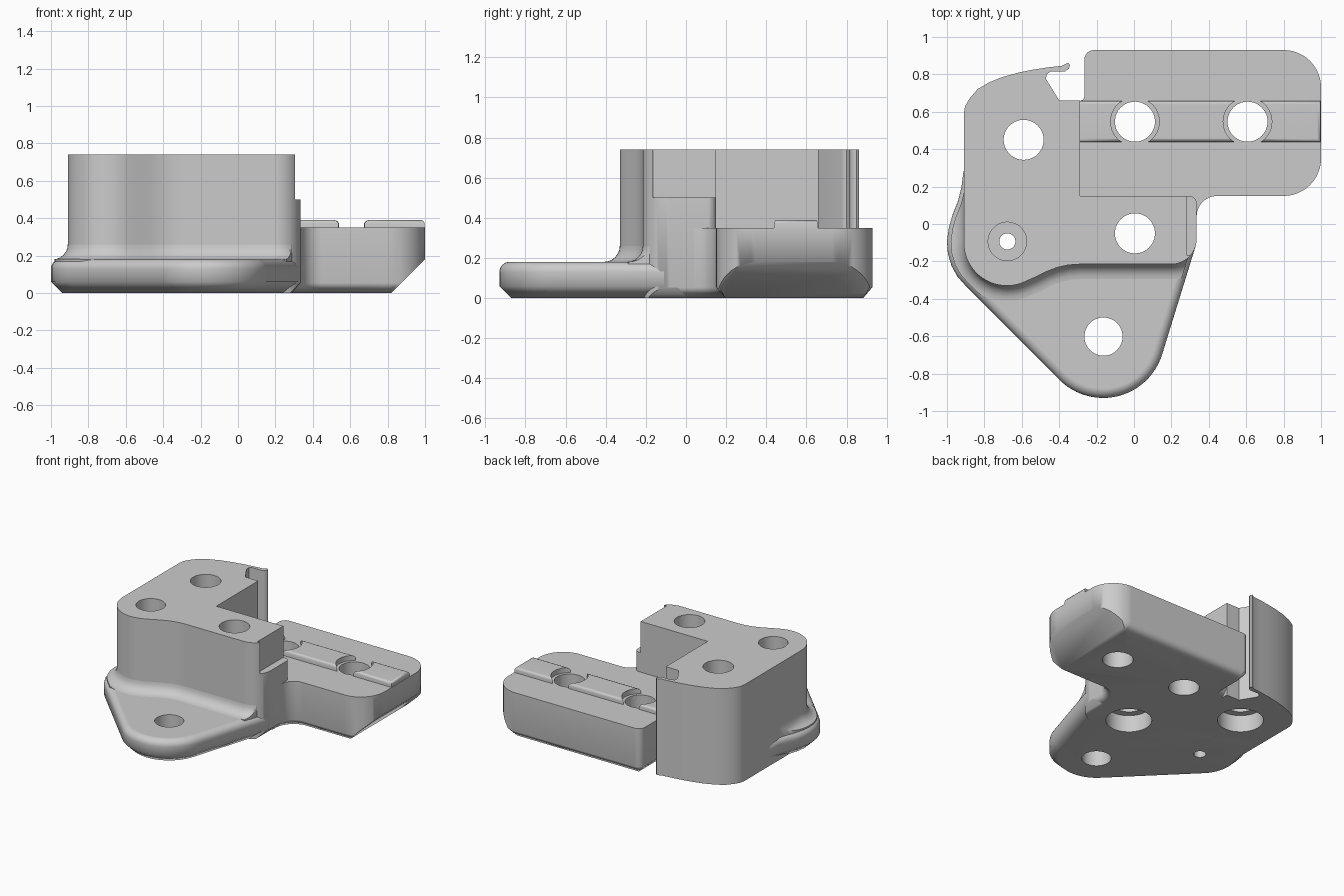
import bpy, bmesh, math
from mathutils import Vector

if "Cube" in bpy.data.objects:
    bpy.data.objects.remove(bpy.data.objects["Cube"], do_unlink=True)

grey = bpy.data.materials.new("light_grey")
grey.use_nodes = True
COLOUR = (0.6, 0.6, 0.6, 1)
grey.diffuse_color = COLOUR
grey.node_tree.nodes["Principled BSDF"].inputs["Base Color"].default_value = COLOUR


def arc(cx, cy, r, a0, a1, n=12):
    angles = [math.radians(a0 + (a1 - a0) * i / n) for i in range(n + 1)]
    return [(cx + r * math.cos(a), cy + r * math.sin(a)) for a in angles]


def inset(points, d):
    """Move a counter-clockwise outline inwards by d with mitred corners."""
    pts = [Vector(p) for p in points]
    out = []
    for i, p in enumerate(pts):
        e1 = (p - pts[i - 1]).normalized()
        e2 = (pts[(i + 1) % len(pts)] - p).normalized()
        n1, n2 = Vector((-e1.y, e1.x)), Vector((-e2.y, e2.x))
        out.append(p + (n1 + n2) * d / max(0.3, 1 + n1.dot(n2)))
    return out


def loft(name, outline, layers):
    """Stack inset copies of an outline, given as (height, inset) layers."""
    bm = bmesh.new()
    rings = [[bm.verts.new((p[0], p[1], z)) for p in inset(outline, d)] for z, d in layers]
    for low, high in zip(rings, rings[1:]):
        for i in range(len(low)):
            j = (i + 1) % len(low)
            bm.faces.new((low[i], low[j], high[j], high[i]))
    bm.faces.new(rings[0][::-1])
    bm.faces.new(rings[-1])
    mesh = bpy.data.meshes.new(name)
    bm.to_mesh(mesh)
    bm.free()
    mesh.materials.append(grey)
    obj = bpy.data.objects.new(name, mesh)
    bpy.context.collection.objects.link(obj)
    return obj


def combine(target, other, operation='DIFFERENCE'):
    bpy.context.view_layer.update()
    mod = target.modifiers.new(operation, 'BOOLEAN')
    mod.operation, mod.object, mod.solver = operation, other, 'MANIFOLD'
    bpy.context.view_layer.objects.active = target
    bpy.ops.object.modifier_apply(modifier=mod.name)
    bpy.data.objects.remove(other, do_unlink=True)


def drill(target, x, y, r, low, high):
    combine(target, loft("drill", arc(x, y, r, 0, 352.5, 47), [(low, 0), (high, 0)]))


def slope_cut(target, x):
    """Cut away the underside at 45 degrees, outwards from x on the ground."""
    wedge = loft("wedge", [(0, 0), (1, 0), (1, 2), (0, 2)], [(-1, 0), (0, 0)])
    wedge.rotation_euler = (0, math.radians(-45), 0)
    wedge.location = (x, -0.5, 0)
    combine(target, wedge)


def smooth(obj):
    bpy.ops.object.select_all(action='DESELECT')
    obj.select_set(True)
    bpy.context.view_layer.objects.active = obj
    bpy.ops.object.shade_smooth_by_angle(angle=math.radians(50))
    mod = obj.modifiers.new("even_shading", 'WEIGHTED_NORMAL')
    mod.keep_sharp = True


# Tall block: L-shaped plan with a small hook at the back
front_edge = (arc(-0.68, -0.10, 0.23, 180, 292, 16)
              + [(-0.53, -0.285), (-0.47, -0.255), (-0.41, -0.232), (-0.35, -0.219), (-0.29, -0.215)]
              + arc(0.2, -0.08, 0.135, -90, 0))
hook = [(-0.40, 0.66), (-0.47, 0.775), (-0.468, 0.80), (-0.445, 0.815), (-0.37, 0.815),
        (-0.348, 0.83), (-0.342, 0.85), (-0.352, 0.862), (-0.385, 0.846), (-0.455, 0.838),
        (-0.535, 0.826), (-0.615, 0.81), (-0.70, 0.787), (-0.775, 0.757), (-0.835, 0.722),
        (-0.88, 0.67), (-0.903, 0.63), (-0.91, 0.59)]
block_plan = front_edge + arc(0.295, 0.11, 0.04, 0, 90, 6) + [(-0.29, 0.15), (-0.29, 0.66)] + hook
block = loft("tall_block", block_plan, [(0, 0), (0.74, 0)])
slope_cut(block, 0.28)

# Step at the inner end of the block
step = loft("step_cut", [(0.28, -0.165), (0.6, -0.165), (0.6, 0.4), (0.28, 0.4)], [(0.5, 0), (1, 0)])
combine(block, step)

# Low side plate with rounded corners, chamfered underside and sloping end
plate_plan = ([(-0.35, -0.04), (0.335, -0.04)] + arc(0.445, 0.04, 0.11, 180, 90)
              + arc(0.8, 0.35, 0.2, -90, 0) + arc(0.8, 0.73, 0.2, 0, 90)
              + arc(-0.215, 0.88, 0.05, 90, 180, 6)
              + [(-0.265, 0.68), (-0.272, 0.665), (-0.288, 0.658), (-0.35, 0.658)])
plate = loft("side_plate", plate_plan, [(0, 0.047), (0.055, 0), (0.35, 0)])
slope_cut(plate, 0.82)

# Front flange with rounded top edge
flange_plan = ([(-0.87, 0.36), (-0.912, 0.28), (-0.922, 0.20), (-0.942, 0.12), (-0.97, 0.05),
                (-0.99, -0.02), (-1.0, -0.09), (-0.995, -0.16), (-0.975, -0.225),
                (-0.945, -0.28), (-0.905, -0.325)]
               + arc(-0.165, -0.6, 0.33, 225, 343, 24)
               + [(0.332, -0.11), (0.315, -0.02), (-0.5, 0.2)])
rounding = [(0.13 + 0.05 * math.sin(a), 0.05 * (1 - math.cos(a)))
            for a in (math.radians(15 * i) for i in range(7))]
flange = loft("front_flange", flange_plan, [(0, 0.06), (0.06, 0)] + rounding)

# Concave fillet where the block rises from the flange
cove = [(0.26 - 0.08 * math.cos(a), -0.08 * (1 - math.sin(a)))
        for a in (math.radians(15 * i) for i in range(7))]
fillet = loft("base_fillet", [(-0.91, 0.36)] + front_edge + [(0.335, 0.0), (-0.5, 0.1)],
              [(0.15, -0.08)] + cove)
clip = loft("fillet_clip", flange_plan, [(0.1, 0.02), (0.4, 0.02)])
combine(fillet, clip, 'INTERSECT')

# Holes: x, y, radius, bottom, top, and the parts each one passes through
base = (block, flange, fillet)
holes = [(-0.59, 0.45, 0.107, -1, 1, (block,)),
         (-0.59, 0.45, 0.16, -1, 0.13, (block, flange)),
         (0.005, -0.05, 0.107, -1, 1, base + (plate,)),
         (0.005, -0.05, 0.16, -1, 0.13, (block, flange, plate)),
         (-0.163, -0.602, 0.102, -1, 1, (flange,)),
         (0.005, 0.547, 0.107, -1, 1, (plate,)),
         (0.607, 0.547, 0.107, -1, 1, (plate,)),
         (-0.677, -0.093, 0.043, -1, 1, base),
         (-0.677, -0.093, 0.103, 0.2, 1, (block, fillet))]
for x, y, r, low, high, parts in holes:
    for part in parts:
        drill(part, x, y, r, low, high)

# Raised locating key, scooped out around the plate holes
key = loft("locating_key", [(-0.31, 0.438), (0.998, 0.438), (0.998, 0.658), (-0.31, 0.658)],
           [(0.34, 0), (0.373, 0), (0.385, 0.006), (0.39, 0.018)])
for x in (0.005, 0.607):
    drill(key, x, 0.547, 0.13, -1, 1)

for part in base + (plate, key):
    smooth(part)
